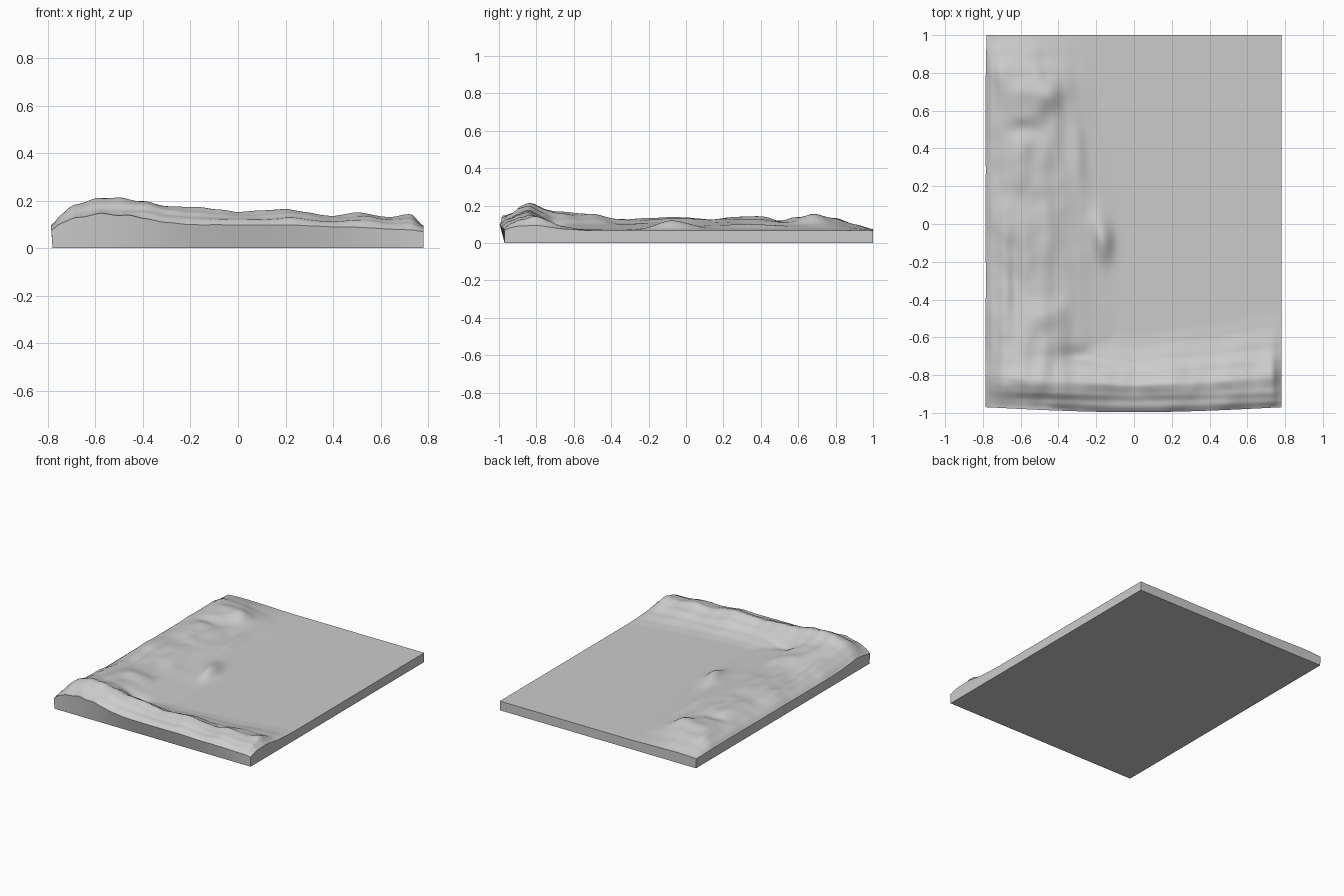
import bpy, bmesh, math
from mathutils import Vector, noise

if "Cube" in bpy.data.objects:
    bpy.data.objects.remove(bpy.data.objects["Cube"])

HALF_X, FRONT, BACK, FLAT = 0.78, -0.97, 1.0, 0.066
NX, NY = 130, 165


def curve(points, t):
    """Smooth interpolation through (position, value) pairs."""
    if t <= points[0][0]:
        return points[0][1]
    for (a, va), (b, vb) in zip(points, points[1:]):
        if t <= b:
            s = (t - a) / (b - a)
            s = 0.5 * s + 0.5 * s * s * (3 - 2 * s)
            return va + (vb - va) * s
    return points[-1][1]


# Left range: crest height along y, section across x
LEFT_CREST = [(-0.97, 0.07), (-0.85, 0.12), (-0.7, 0.105), (-0.5, 0.08), (-0.3, 0.062),
              (0.0, 0.075), (0.15, 0.066), (0.45, 0.07), (0.6, 0.072), (0.7, 0.08),
              (0.8, 0.07), (0.9, 0.035), (1.0, 0.008)]
LEFT_SECTION = [(-0.78, 0.12), (-0.75, 0.5), (-0.68, 0.85), (-0.58, 1.0), (-0.48, 0.88),
                (-0.4, 0.65), (-0.3, 0.35), (-0.2, 0.12), (-0.1, 0.0)]
LEFT_WIDTH = [(-0.97, 1.0), (0.2, 1.0), (0.6, 0.88), (1.0, 0.8)]

# Front range: crest height along x, section across y
FRONT_CREST = [(-0.78, 0.03), (-0.7, 0.09), (-0.6, 0.122), (-0.5, 0.132), (-0.4, 0.128),
               (-0.3, 0.114), (-0.2, 0.104), (0.0, 0.084), (0.2, 0.097), (0.4, 0.065),
               (0.5, 0.083), (0.65, 0.068), (0.73, 0.073), (0.78, 0.03)]
FRONT_SECTION = [(0.0, 0.12), (0.03, 0.55), (0.07, 0.85), (0.13, 1.0), (0.2, 0.68),
                 (0.27, 0.3), (0.36, 0.06), (0.42, 0.0)]
FRONT_DEPTH = [(-0.78, 1.25), (-0.4, 1.05), (0.0, 0.9), (0.3, 1.0), (0.78, 1.2)]

# Separate hills and hollows: x, y, radius x, radius y, height
HILLS = [(-0.46, 0.69, 0.08, 0.08, 0.03), (-0.16, -0.09, 0.05, 0.10, 0.042),
         (-0.60, 0.50, 0.08, 0.05, -0.02), (-0.44, -0.50, 0.08, 0.08, 0.02),
         (-0.30, 0.35, 0.04, 0.20, 0.012), (-0.63, -0.3, 0.03, 0.25, -0.015),
         (-0.30, -0.70, 0.10, 0.05, -0.03), (-0.2, 0.0, 0.05, 0.1, 0.02)]


def height(x, y):
    lx = -HALF_X + (x + HALF_X) / curve(LEFT_WIDTH, y)
    a = curve(LEFT_CREST, y) * curve(LEFT_SECTION, lx)
    d = (y - FRONT) / curve(FRONT_DEPTH, x)
    b = curve(FRONT_CREST, x) * curve(FRONT_SECTION, d)
    h = (a ** 4 + b ** 4) ** 0.25
    for hx, hy, rx, ry, s in HILLS:
        h += s * math.exp(-((x - hx) / rx) ** 2 - ((y - hy) / ry) ** 2)
    # Erosion ripples run along each range
    n = noise.noise(Vector((x * 9, y * 5, 1.3))) if a > b else noise.noise(Vector((x * 4, y * 11, 4.1)))
    n2 = noise.noise(Vector((x * 12, y * 9, 7.7)))
    h += min(1, max(a, b) / 0.06) * 0.8 * (0.012 * n * min(1, abs(a - b) / 0.02) + 0.010 * n2)
    return FLAT + max(0.0, h)


# Terrain slab: relief surface, side walls and base
bm = bmesh.new()
rows = []
for j in range(NY + 1):
    y = FRONT + (BACK - FRONT) * (j / NY) ** 1.12
    row = []
    for i in range(NX + 1):
        x = -HALF_X + 2 * HALF_X * i / NX
        z = height(x, y)
        arch = max(0.0, math.cos(x / HALF_X * math.pi / 2))
        lip = math.exp(-((y - FRONT) / 0.035) ** 2)
        py = y - 0.026 * arch * lip
        z += 0.022 * arch * lip
        # slight overhang on the rugged left edge
        px = x - 0.006 * math.exp(-((x + HALF_X) / 0.02) ** 2) * min(1, (z - FLAT) / 0.01)
        row.append(bm.verts.new((px, py, z)))
    rows.append(row)
for j in range(NY):
    for i in range(NX):
        bm.faces.new((rows[j][i], rows[j][i + 1], rows[j + 1][i + 1], rows[j + 1][i])).smooth = True

rim = (rows[0] + [r[-1] for r in rows[1:]] + rows[-1][-2::-1]
       + [r[0] for r in rows[-2:0:-1]])
base = [bm.verts.new((max(-HALF_X, min(HALF_X, v.co.x)), max(FRONT, v.co.y), 0)) for v in rim]
for k in range(len(rim)):
    m = (k + 1) % len(rim)
    bm.faces.new((rim[k], base[k], base[m], rim[m]))
bm.faces.new(base[::-1])
bmesh.ops.recalc_face_normals(bm, faces=bm.faces)

mesh = bpy.data.meshes.new("terrain_slab")
bm.to_mesh(mesh)
bm.free()
slab = bpy.data.objects.new("terrain_slab", mesh)
bpy.context.collection.objects.link(slab)
bpy.context.view_layer.objects.active = slab
slab.select_set(True)
bpy.ops.object.shade_smooth_by_angle(angle=math.radians(40))
